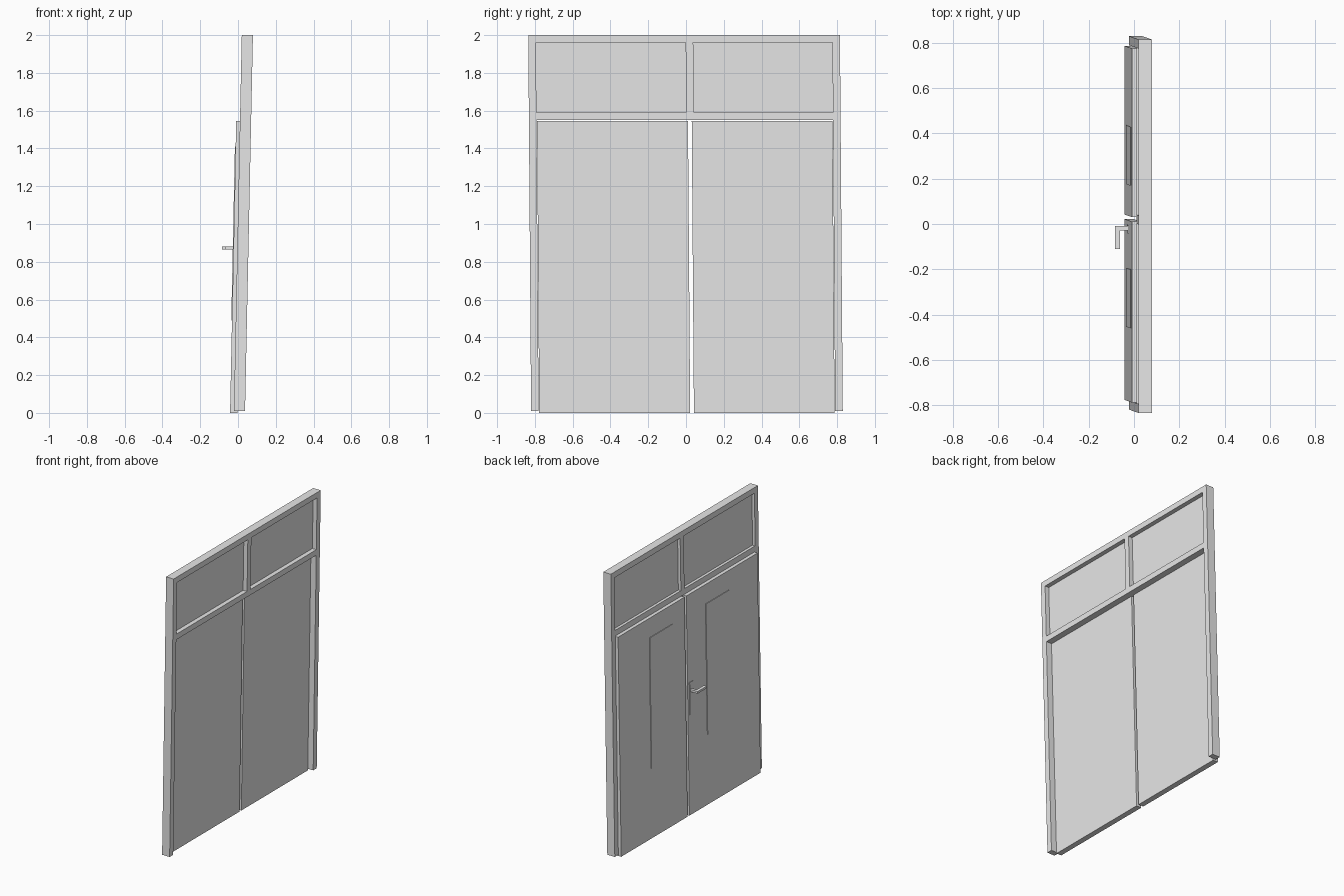
import bpy, bmesh
from mathutils import Matrix, Vector

cube = bpy.data.objects.get("Cube")
if cube:
    bpy.data.objects.remove(cube, do_unlink=True)

grey = bpy.data.materials.new("light_grey")
grey.use_nodes = True
grey.diffuse_color = (0.8, 0.8, 0.8, 1)
grey.node_tree.nodes["Principled BSDF"].inputs["Base Color"].default_value = (0.8, 0.8, 0.8, 1)

# The whole doorway leans slightly
lean = Matrix.Identity(4)
lean[0][2] = 0.021
lean[1][2] = -0.0075


def box(name, x, y, z):
    """Leaning box spanning the given (low, high) ranges."""
    bm = bmesh.new()
    bmesh.ops.create_cube(bm, size=1)
    for v in bm.verts:
        v.co = lean @ Vector([(a + b) / 2 + c * (b - a) for (a, b), c in zip((x, y, z), v.co)])
    mesh = bpy.data.meshes.new(name)
    bm.to_mesh(mesh)
    bm.free()
    mesh.materials.append(grey)
    obj = bpy.data.objects.new(name, mesh)
    bpy.context.collection.objects.link(obj)
    return obj


# Frame: posts, rails and the mullion between the upper panes
depth = (-0.022, 0.037)
right_post, left_post = (-0.82, -0.78), (0.79, 0.83)
mullion = (0.013, 0.053)
opening = (right_post[1], left_post[0])
for side, span in (("right", right_post), ("left", left_post)):
    box(side + "_lower_post", depth, span, (0.01, 1.55))
    box(side + "_upper_post", depth, span, (1.55, 2))
box("top_rail", depth, opening, (1.96, 2))
box("transom_rail", depth, opening, (1.55, 1.59))
box("upper_mullion", depth, mullion, (1.59, 1.96))

# Thin panes above the transom
pane = (-0.002, 0.006)
box("right_upper_pane", pane, (opening[0], mullion[0]), (1.59, 1.96))
box("left_upper_pane", pane, (mullion[1], opening[1]), (1.59, 1.96))

# Door leaves, each with a thin vision panel
leaf = (-0.042, -0.003)
face = (-0.046, -0.041)
for side, span, panel in (("right", (-0.777, 0.022), (-0.45, -0.19)),
                          ("left", (0.042, 0.787), (0.18, 0.44))):
    box(side + "_door_leaf", leaf, span, (0, 1.546))
    box(side + "_vision_panel", face, panel, (0.49, 1.41))

# Handle: back plate, stem and lever
box("handle_plate", face, (-0.035, 0.003), (0.7, 0.93))
box("handle_stem", (-0.103, -0.044), (-0.023, -0.003), (0.865, 0.88))
box("handle_lever", (-0.103, -0.081), (-0.104, -0.023), (0.865, 0.88))
